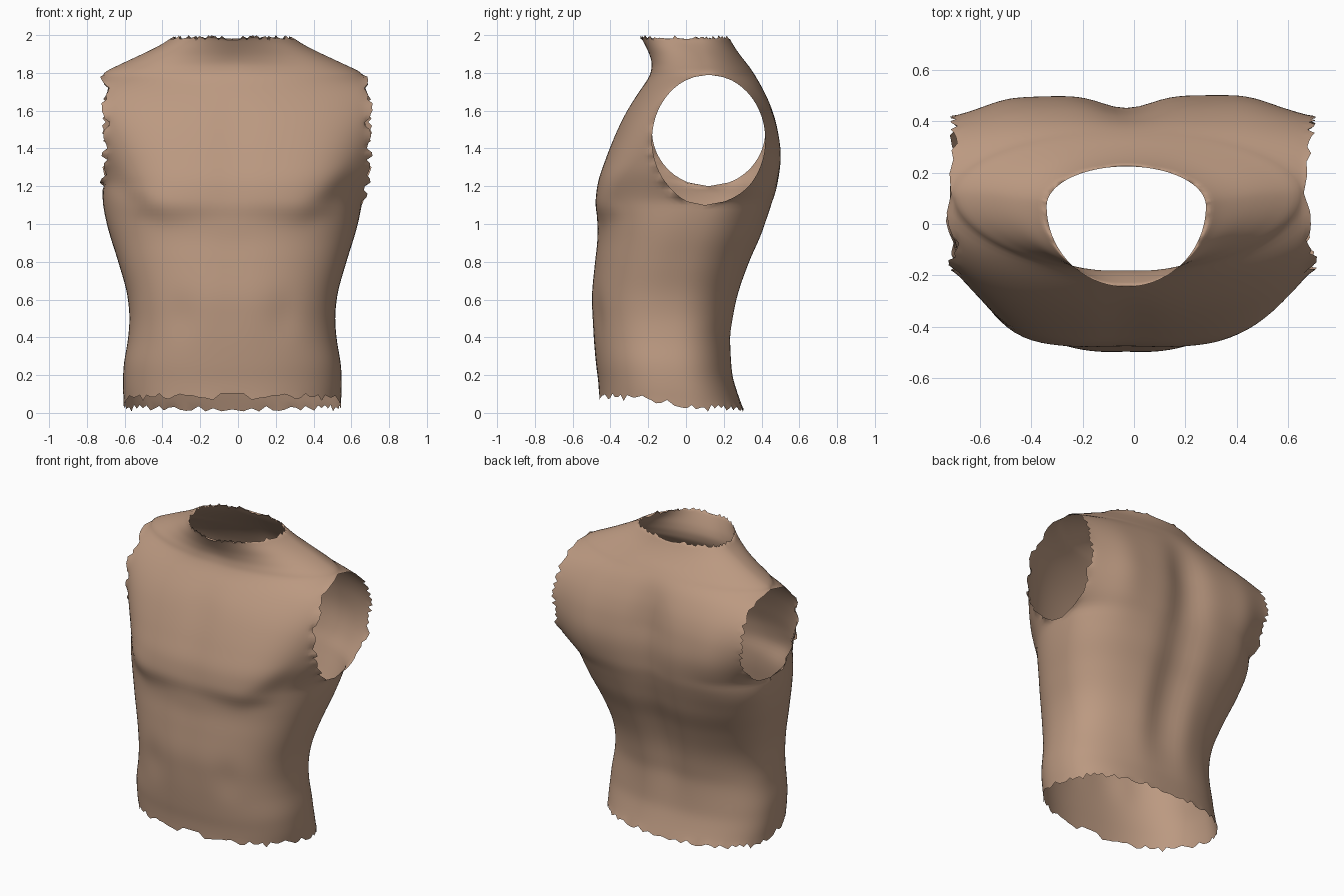
import bpy, bmesh, math

if "Cube" in bpy.data.objects:
    bpy.data.objects.remove(bpy.data.objects["Cube"])

CX = -0.03   # body mid-line
N = 26       # columns per quarter

# body profile: z, half width, front y, back y, y of the side seam
PROFILE = [
    (0.00, .575, -.460, .305, -.06), (0.10, .580, -.465, .270, -.07),
    (0.20, .578, -.475, .245, -.08), (0.40, .552, -.490, .235, -.09),
    (0.50, .545, -.497, .250, -.09), (0.60, .553, -.502, .272, -.08),
    (0.80, .605, -.485, .345, -.03), (0.95, .652, -.470, .412, .03),
    (1.02, .670, -.470, .435, .06), (1.10, .685, -.482, .460, .10),
    (1.20, .692, -.472, .485, .12), (1.35, .692, -.425, .498, .12),
    (1.50, .692, -.365, .483, .12), (1.60, .692, -.315, .460, .12),
    (1.70, .690, -.250, .420, .12), (1.76, .690, -.208, .388, .12),
    (1.80, .680, -.192, .360, .12), (1.84, .605, -.188, .330, .115),
    (1.88, .520, -.195, .298, .11), (1.93, .415, -.212, .262, .09),
    (1.97, .345, -.230, .238, .08), (2.00, .310, -.245, .224, .07)]


def interp(z, k):
    """Monotone cubic through column k of the profile."""
    P = PROFILE
    z = min(max(z, P[0][0]), P[-1][0])
    i = 0
    while i < len(P) - 2 and z > P[i + 1][0]:
        i += 1
    d = lambda j: (P[j + 1][k] - P[j][k]) / (P[j + 1][0] - P[j][0])

    def slope(j):
        if j == 0 or j == len(P) - 1:
            return d(min(j, len(P) - 2))
        a, b = d(j - 1), d(j)
        return 0 if a * b <= 0 else 2 * a * b / (a + b)
    h = P[i + 1][0] - P[i][0]
    t = (z - P[i][0]) / h
    return ((2*t**3 - 3*t*t + 1) * P[i][k] + (t**3 - 2*t*t + t) * h * slope(i)
            + (3*t*t - 2*t**3) * P[i + 1][k] + (t**3 - t*t) * h * slope(i + 1))


def gauss(v, c, s):
    return math.exp(-((v - c) / s) ** 2)


def smooth(v, a, b):
    t = min(max((v - a) / (b - a), 0), 1)
    return t * t * (3 - 2 * t)


def jag(a, b):
    """Repeatable ragged offset, -1 to 1."""
    v = math.sin(a * 127.1 + b * 311.7) * 437.5
    return 2 * (v - math.floor(v)) - 1


def front_relief(x, z):
    # chest muscles, breastbone, belly line, nipples, throat hollow
    line = .97 + .34 * smooth(x, .34, .78)
    out = .036 * gauss(x, .46, .22) * smooth(z, line, line + .13) * (1 - smooth(z, line + .12, 1.65))
    out -= .012 * gauss(x, 0, .08) * smooth(z, 1.0, 1.15) * (1 - smooth(z, 1.5, 1.75))
    out -= .007 * gauss(x, 0, .05) * smooth(z, .3, .6) * (1 - smooth(z, .85, 1.0))
    out -= .012 * gauss(x, .27, .07) * gauss(z, .52, .12)
    out += .012 * gauss(x, .48, .03) * gauss(z, 1.07, .03)
    out -= .008 * gauss(x, 0, .08) * gauss(z, 1.86, .08)
    return -out


def back_relief(x, z):
    # spine furrow, shoulder blades, loin muscles
    out = -.055 * gauss(x, 0, .11) * smooth(z, .1, .9) * (1 - smooth(z, 1.45, 1.85))
    out += .008 * gauss(x, .28, .12) * gauss(z, 1.35, .25)
    out += .026 * gauss(x, .47, .13) * gauss(z, 1.33, .28)
    out += .010 * gauss(x, .16, .10) * gauss(z, .5, .3)
    return out


def point(side, face, z, i, bottom, top):
    # arm opening, a little longer on the right side
    lo, hi = (1.10 if side > 0 else 1.20), 1.79
    q = (z - (lo + hi) / 2) / ((hi - lo) / 2)
    half = .30 * math.sqrt(max(0, 1 - q * q))
    w, ye = interp(z, 1), interp(z, 4)
    shift = smooth(z, 1.12, 1.3) * (1 - smooth(z, 1.7, 1.83))
    w += (.03 if side > 0 else -.02) * shift
    mid = interp(z, 2 if face < 0 else 3)
    p = 2.45 - .6 * smooth(z, 1.5, 1.85) + .15 * smooth(z, 1.88, 2.0)
    # superellipse wide enough to meet the opening's rim at x = w
    rim = half / abs(mid - ye)
    wide = w / (1 - rim ** p) ** (1 / p)
    a = math.acos(rim ** (p / 2)) * i / N
    c = rim ** (p / 2) if i == N else math.cos(a)
    x = wide * math.sin(a) ** (2 / p)
    y = ye + (mid - ye) * c ** (2 / p)
    fade = 1 - (i / N) ** 6
    y += fade * (front_relief(x, z) if face < 0 else back_relief(x, z))
    if i == N and half > 0:
        x += .022 * jag(z, face)
    # ragged hem and neckline
    if z < .4:
        z += (.085 - .068 * smooth(y, -.45, .28)) * (1 - z / .4)
    if bottom:
        z = max(0, z + .022 * jag(x, y))
    if top:
        z -= .016 + .016 * jag(x, y)
    return (CX + side * x, y, z)


rows = [r * .025 for r in range(44)] + [1.1 + r * .02 for r in range(34)] + [1.78 + r * .01 for r in range(23)]
bm = bmesh.new()
for side in (-1, 1):
    for face in (-1, 1):
        grid = [[bm.verts.new(point(side, face, z, i, r == 0, r == len(rows) - 1))
                 for i in range(N + 1)] for r, z in enumerate(rows)]
        for r in range(len(rows) - 1):
            for i in range(N):
                quad = [grid[r][i], grid[r][i + 1], grid[r + 1][i + 1], grid[r + 1][i]]
                bm.faces.new(quad if side * face < 0 else quad[::-1])
bmesh.ops.remove_doubles(bm, verts=bm.verts, dist=.0002)
# even out the surface, leaving the open rims ragged
inner = [v for v in bm.verts if not v.is_boundary]
for _ in range(4):
    bmesh.ops.smooth_vert(bm, verts=inner, factor=.5, use_axis_x=True, use_axis_y=True, use_axis_z=True)
for f in bm.faces:
    f.smooth = True

mesh = bpy.data.meshes.new("torso")
bm.to_mesh(mesh)
bm.free()
torso = bpy.data.objects.new("torso", mesh)
bpy.context.collection.objects.link(torso)

# skin colour
skin = bpy.data.materials.new("skin")
skin.diffuse_color = (0.50, 0.32, 0.22, 1)
skin.use_nodes = True
skin.node_tree.nodes["Principled BSDF"].inputs["Base Color"].default_value = skin.diffuse_color
mesh.materials.append(skin)
